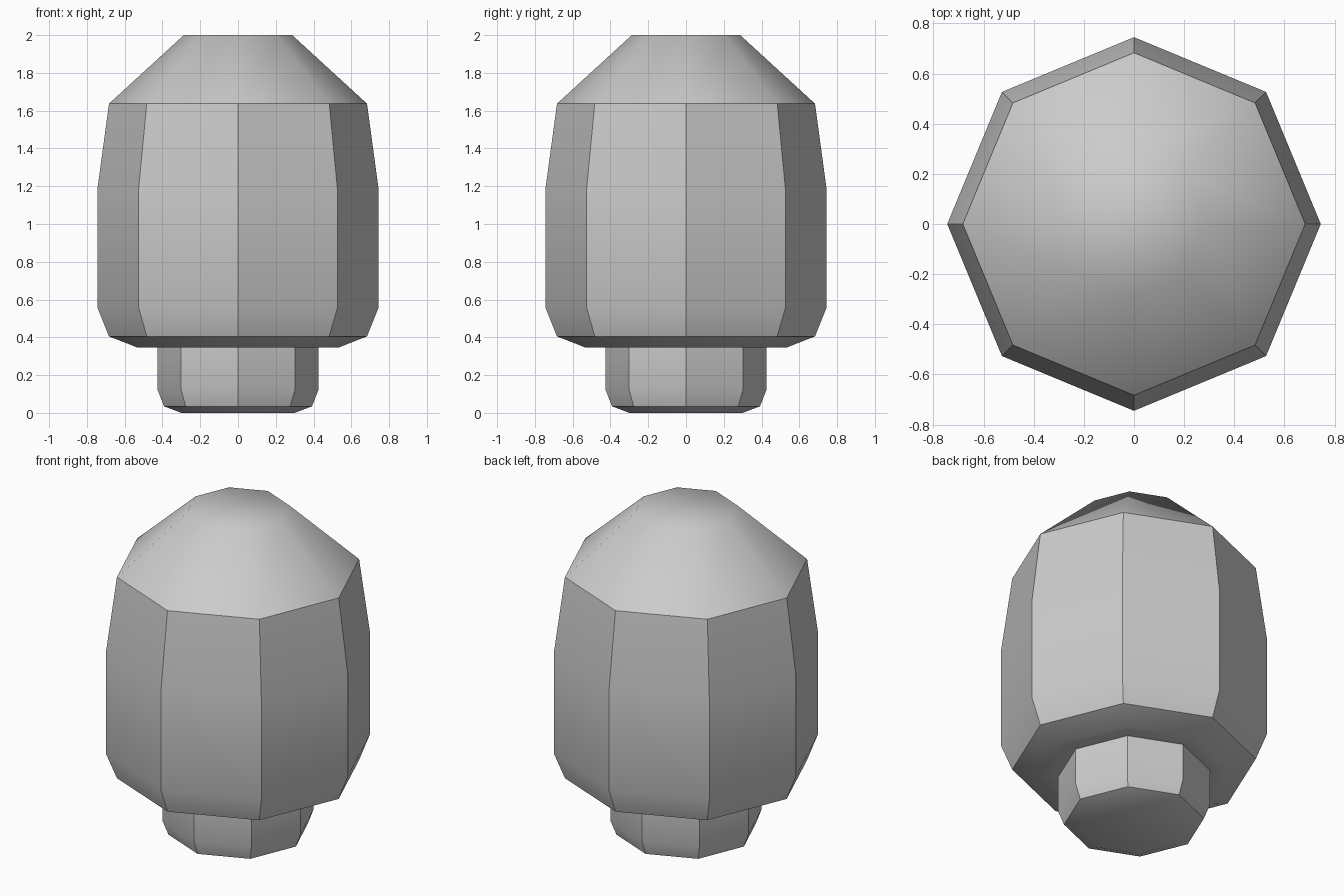
import bpy, bmesh, math

if "Cube" in bpy.data.objects:
    bpy.data.objects.remove(bpy.data.objects["Cube"])

SIDES = 8


def lathe(name, profile, hard_rings, hard_spans, cap_first=False, cap_last=False):
    """Eight-sided turned part; profile runs upward as (radius, z)."""
    bm = bmesh.new()
    rings = []
    for r, z in profile:
        rings.append([bm.verts.new((r * math.cos(2 * math.pi * i / SIDES),
                                    r * math.sin(2 * math.pi * i / SIDES), z))
                      for i in range(SIDES)])
    for a, b in zip(rings, rings[1:]):
        for i in range(SIDES):
            j = (i + 1) % SIDES
            bm.faces.new((a[i], a[j], b[j], b[i]))
    if cap_first:
        bm.faces.new(rings[0][::-1])
    if cap_last:
        bm.faces.new(rings[-1])
    for f in bm.faces:
        f.smooth = True
    # Hard creases around chosen rings and along the side corners
    for i in range(SIDES):
        pairs = [(rings[k][i], rings[k][(i + 1) % SIDES]) for k in hard_rings]
        pairs += [(rings[k][i], rings[k + 1][i]) for k in hard_spans]
        for u, v in pairs:
            bm.edges.get((u, v)).smooth = False
    mesh = bpy.data.meshes.new(name)
    bm.to_mesh(mesh)
    bm.free()
    obj = bpy.data.objects.new(name, mesh)
    bpy.context.collection.objects.link(obj)
    return obj


# Main body: underside, faceted wall, smooth tapered crown with flat top
lathe("body",
      [(0.425, 0.345), (0.53, 0.345), (0.683, 0.405), (0.745, 0.56),
       (0.745, 1.18), (0.683, 1.637), (0.287, 2.0)],
      hard_rings=(2, 5), hard_spans=(2, 3, 4), cap_last=True)

# Foot: small faceted plug with chamfered base
lathe("foot",
      [(0.30, 0.0), (0.392, 0.035), (0.425, 0.12), (0.425, 0.345)],
      hard_rings=(1,), hard_spans=(1, 2), cap_first=True)
